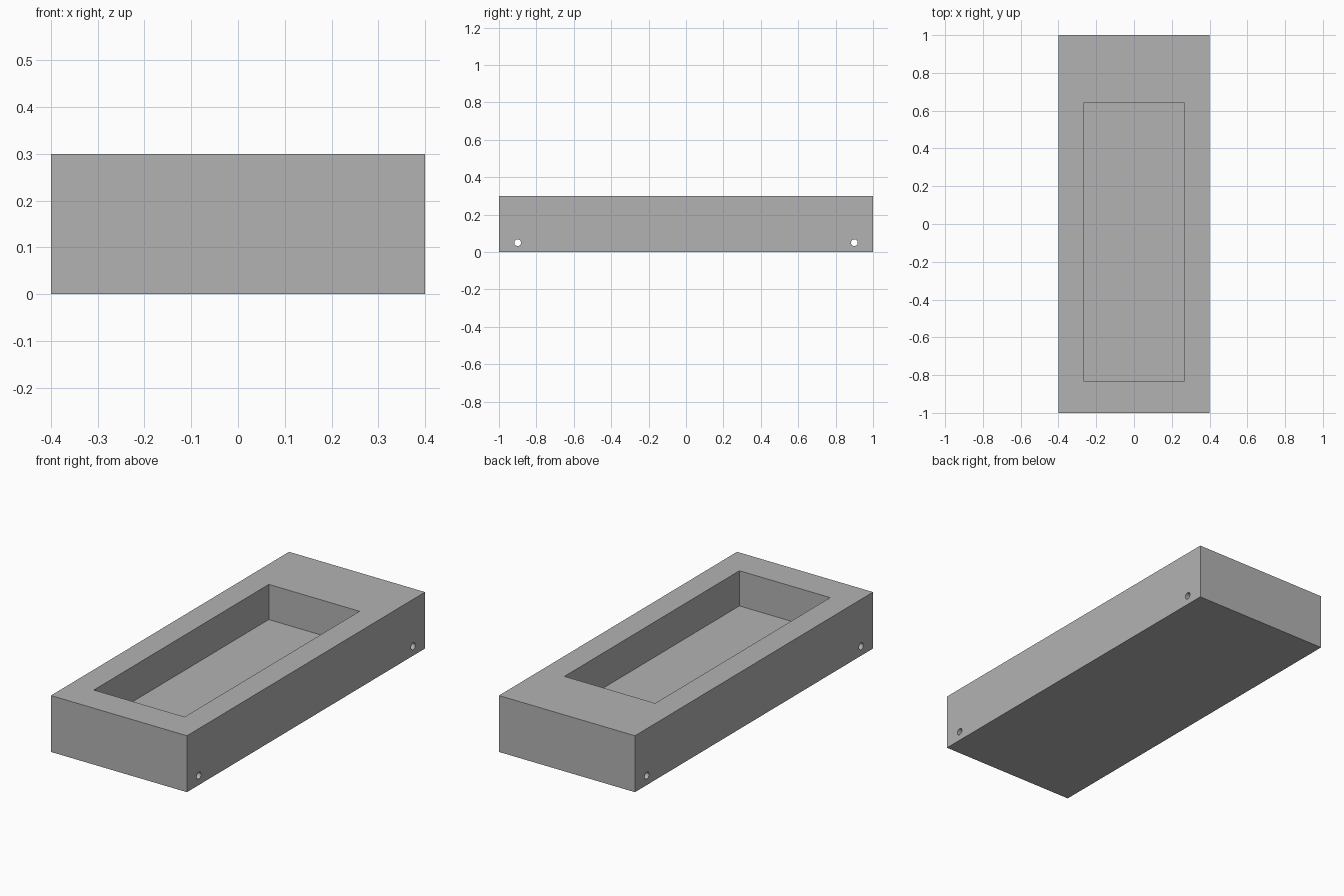
import bpy
from math import pi

cube = bpy.data.objects.get("Cube")
if cube:
    bpy.data.objects.remove(cube, do_unlink=True)

LENGTH, WIDTH, HEIGHT = 2.0, 0.8, 0.3
POCKET_FRONT, POCKET_BACK, POCKET_HALF = -0.83, 0.64, 0.267
FLOOR = 0.113

grey = bpy.data.materials.new("plain grey")
grey.use_nodes = True
colour = (0.45, 0.45, 0.45, 1)
grey.diffuse_color = colour
grey.node_tree.nodes["Principled BSDF"].inputs["Base Color"].default_value = colour


def box(name, low, high):
    middle = [(a + b) / 2 for a, b in zip(low, high)]
    bpy.ops.mesh.primitive_cube_add(size=1, location=middle)
    obj = bpy.context.object
    obj.name = name
    obj.scale = [b - a for a, b in zip(low, high)]
    bpy.ops.object.transform_apply(location=True, rotation=True, scale=True)
    obj.data.materials.append(grey)
    return obj


def cut(target, cutter):
    mod = target.modifiers.new(cutter.name, "BOOLEAN")
    mod.operation = "DIFFERENCE"
    mod.solver = "EXACT"
    mod.object = cutter
    bpy.context.view_layer.objects.active = target
    bpy.ops.object.modifier_apply(modifier=mod.name)
    bpy.data.objects.remove(cutter, do_unlink=True)


# Solid body
body = box("tray_body", (-WIDTH / 2, -LENGTH / 2, 0), (WIDTH / 2, LENGTH / 2, HEIGHT))

# Open pocket, set nearer the front
cut(body, box("pocket_cutter", (-POCKET_HALF, POCKET_FRONT, FLOOR),
              (POCKET_HALF, POCKET_BACK, HEIGHT + 0.1)))

# Cross holes running through the body near each end
for y in (-0.9, 0.9):
    bpy.ops.mesh.primitive_cylinder_add(vertices=32, radius=0.018, depth=1,
                                        location=(0, y, 0.05), rotation=(0, pi / 2, 0))
    hole = bpy.context.object
    hole.name = "hole_cutter"
    hole.data.materials.append(grey)
    cut(body, hole)

# Flat faces with rounded holes
bpy.ops.object.select_all(action="DESELECT")
body.select_set(True)
bpy.context.view_layer.objects.active = body
bpy.ops.object.shade_smooth_by_angle(angle=pi / 6)
